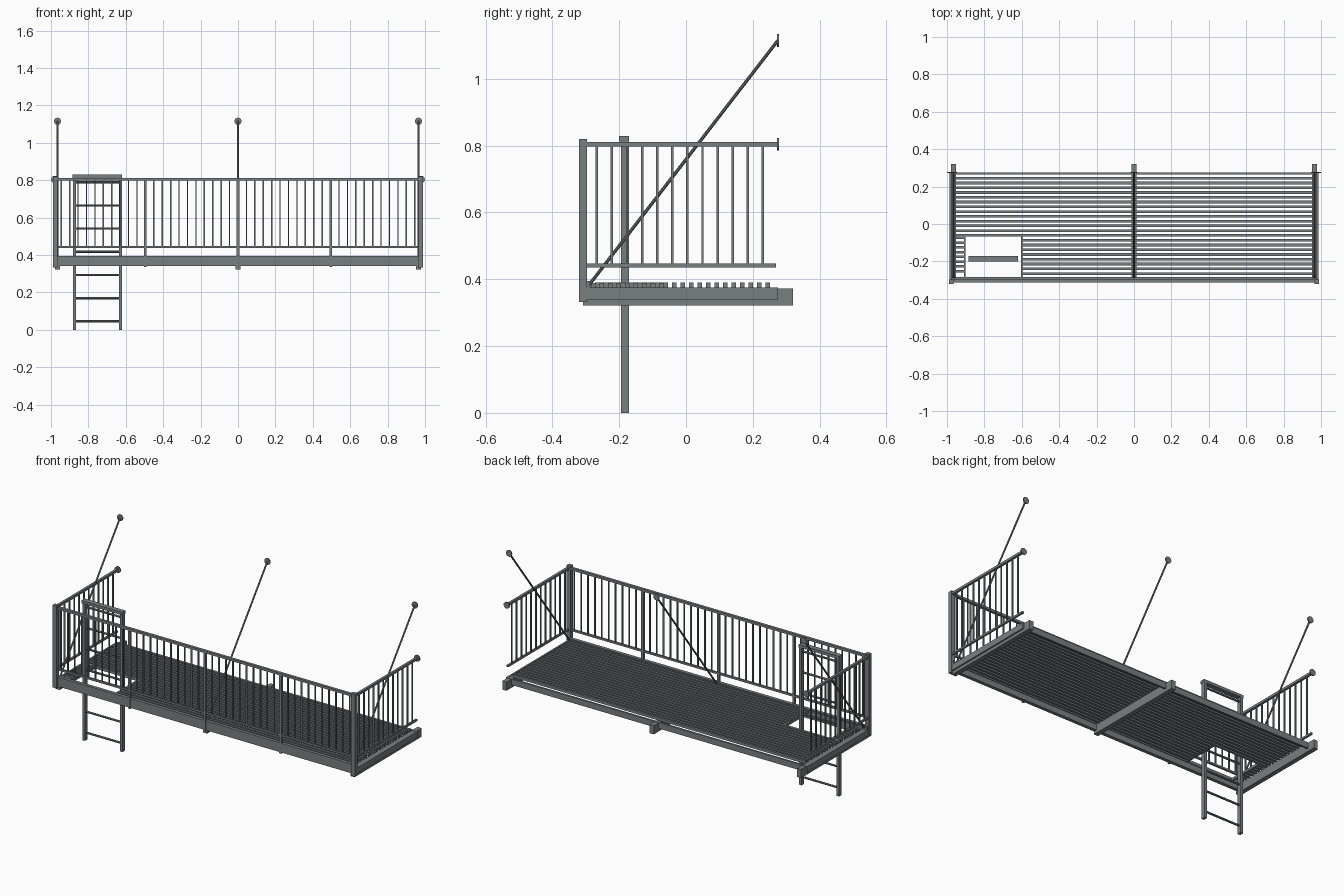
import bpy
from mathutils import Vector

cube = bpy.data.objects.get("Cube")
if cube:
    bpy.data.objects.remove(cube, do_unlink=True)

steel = bpy.data.materials.new("grey_steel")
steel.use_nodes = True
colour = (0.19, 0.215, 0.215, 1)
steel.diffuse_color = colour
steel.node_tree.nodes["Principled BSDF"].inputs["Base Color"].default_value = colour


def box(name, x, y, z):
    """Box from (min, max) ranges on each axis."""
    bpy.ops.mesh.primitive_cube_add(size=1)
    ob = bpy.context.object
    ob.name = name
    ranges = (x, y, z)
    ob.location = [(a + b) / 2 for a, b in ranges]
    ob.scale = [b - a for a, b in ranges]
    ob.data.materials.append(steel)
    return ob


def around(c, width):
    return (c - width / 2, c + width / 2)


def rod(name, start, end, radius, sides=12):
    a, b = Vector(start), Vector(end)
    bpy.ops.mesh.primitive_cylinder_add(vertices=sides, radius=radius, depth=(b - a).length,
                                        location=(a + b) / 2)
    ob = bpy.context.object
    ob.name = name
    ob.rotation_euler = (b - a).to_track_quat("Z", "Y").to_euler()
    ob.data.materials.append(steel)
    bpy.ops.object.shade_smooth_by_angle()
    return ob


def wall_plate(name, x, z):
    rod(name, (x, 0.273, z), (x, 0.279, z), 0.019, 20)


FRONT, BACK = -0.30, 0.27
TOP_RAIL, LOW_RAIL = (0.797, 0.811), (0.436, 0.447)
FRAME = (0.34, 0.375)

# Cross beams carrying the platform, with tie rods up to the wall
for x in (-0.965, 0, 0.965):
    box("cross_beam", around(x, 0.027), (-0.308, 0.32), (0.322, 0.373))
    rod("tie_rod", (x, -0.288, 0.386), (x, 0.275, 1.115), 0.005, 10)
    wall_plate("tie_rod_plate", x, 1.115)

# Perimeter frame
box("front_fascia", (-0.985, 0.985), (-0.308, -0.288), (0.34, 0.395))
box("back_frame", (-0.98, 0.98), (0.264, 0.275), FRAME)
for s in (-1, 1):
    box("side_frame", around(s * 0.982, 0.01), (FRONT, 0.275), FRAME)

# Grating bars, interrupted by the ladder hatch
HATCH_X, HATCH_Y = (-0.905, -0.60), (-0.28, -0.075)
EDGE, PITCH = 0.955, 0.0255
for i in range(22):
    y = 0.245 - i * PITCH
    ys, z = around(y, 0.014), (0.374, 0.39)
    if HATCH_Y[0] < y < HATCH_Y[1]:
        box("grating_bar", (HATCH_X[1], EDGE), ys, z)
        box("grating_bar_short", (-EDGE, HATCH_X[0]), around(y + PITCH / 2, 0.014), z)
    else:
        box("grating_bar", (-EDGE, EDGE), ys, z)
for x in HATCH_X:
    box("hatch_edge", around(x, 0.008), (-0.285, -0.065), (0.374, 0.389))

# Front railing
for s in (-1, 1):
    box("corner_post", around(s * 0.977, 0.026), (-0.32, -0.297), (0.332, 0.82))
box("front_top_rail", (-0.98, 0.98), around(-0.305, 0.016), TOP_RAIL)
box("front_low_rail", (-0.98, 0.98), around(-0.305, 0.011), LOW_RAIL)
BAYS, PER_BAY = 4, 11
for i in range(1, BAYS * PER_BAY):
    x = -0.99 + 1.98 * i / (BAYS * PER_BAY)
    if i % PER_BAY == 0:
        box("front_post", around(x, 0.014), around(-0.305, 0.014), (0.335, 0.8))
    else:
        box("front_baluster", around(x, 0.007), around(-0.305, 0.007), (0.44, 0.8))

# Side railings
for s in (-1, 1):
    x = s * 0.98
    box("side_top_rail", around(x, 0.014), (FRONT, 0.275), TOP_RAIL)
    box("side_low_rail", around(x, 0.011), (FRONT, BACK), LOW_RAIL)
    wall_plate("side_rail_plate", x, 0.804)
    for i in range(12):
        box("side_baluster", around(x, 0.007), around(-0.267 + i * 0.0452, 0.007), (0.44, 0.8))

# Ladder through the hatch
LADDER_Y = -0.182
for x in (-0.875, -0.629):
    box("ladder_stile", around(x, 0.017), around(LADDER_Y, 0.024), (0, 0.82))
box("ladder_top_bar", (-0.885, -0.619), (-0.2, -0.17), (0.812, 0.829))
for i in range(7):
    z = 0.045 + i * 0.124
    rod("ladder_rung", (-0.875, LADDER_Y, z), (-0.629, LADDER_Y, z), 0.006, 10)
